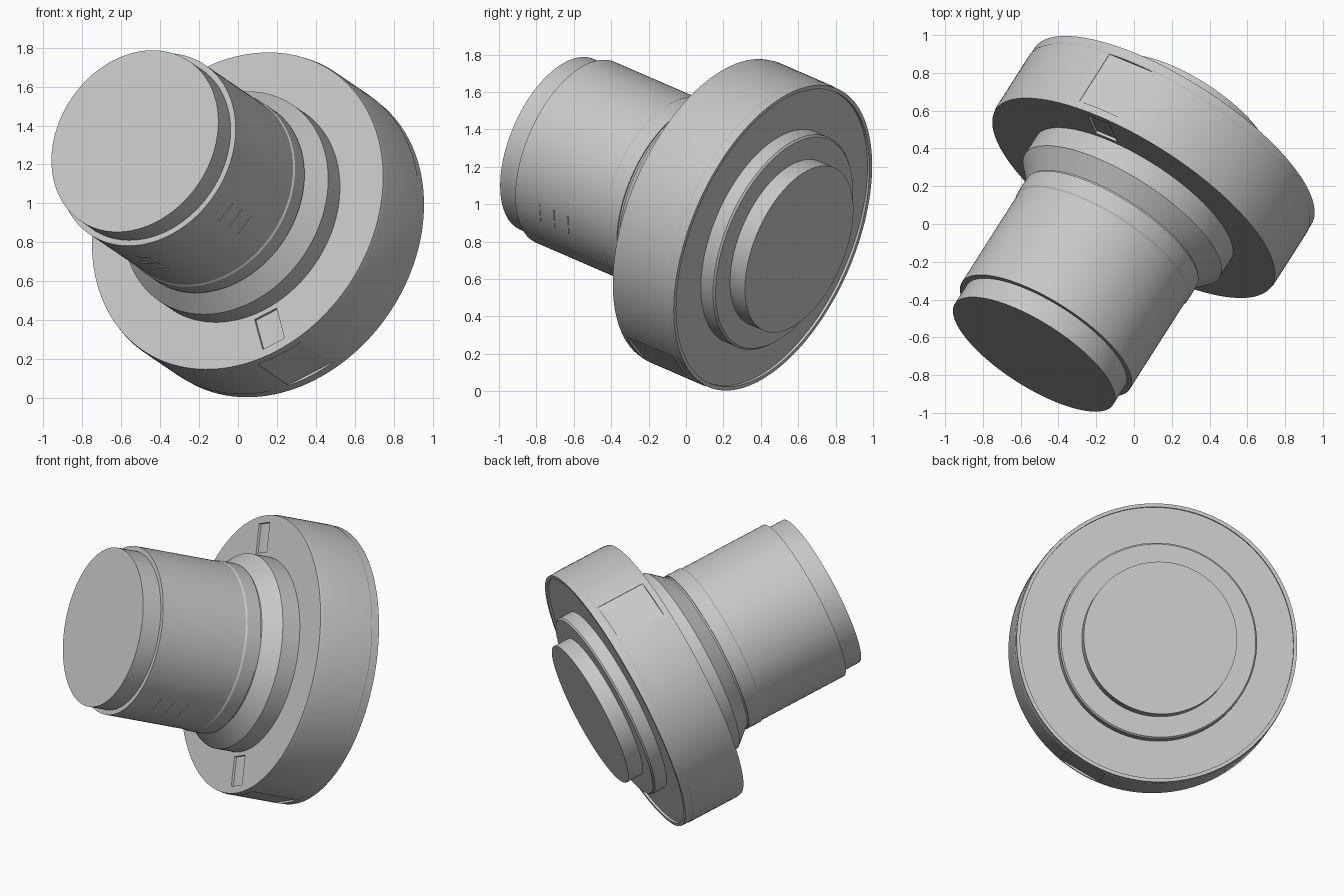
import bpy, bmesh, math
from mathutils import Vector, Matrix

if "Cube" in bpy.data.objects:
    bpy.data.objects.remove(bpy.data.objects["Cube"])

# One neutral grey for the whole part
grey = bpy.data.materials.new("light_grey")
grey.use_nodes = True
grey.diffuse_color = (0.57, 0.57, 0.57, 1)
grey.node_tree.nodes["Principled BSDF"].inputs["Base Color"].default_value = grey.diffuse_color

# Tilted frame: local z runs along the axis from front to back, local x points at the lower panel
axis = Vector((0.505, 0.792, -0.343)).normalized()
down = Vector((0.22, -0.49, -0.81))
down = (down - axis * down.dot(axis)).normalized()
side = axis.cross(down)
FRAME = Matrix.Translation((-0.53, -0.69, 1.32)) @ Matrix((down, side, axis)).transposed().to_4x4()


def make(name, bm):
    bmesh.ops.recalc_face_normals(bm, faces=bm.faces)
    mesh = bpy.data.meshes.new(name)
    bm.to_mesh(mesh)
    bm.free()
    mesh.materials.append(grey)
    ob = bpy.data.objects.new(name, mesh)
    bpy.context.collection.objects.link(ob)
    ob.matrix_world = FRAME
    return ob


def activate(ob):
    bpy.ops.object.select_all(action='DESELECT')
    ob.select_set(True)
    bpy.context.view_layer.objects.active = ob


def smooth(ob):
    activate(ob)
    bpy.ops.object.shade_smooth_by_angle(angle=math.radians(20))


def lathe(name, profile, steps=128):
    """Turn a (radius, position) profile about the axis."""
    bm = bmesh.new()
    verts = [bm.verts.new((r, 0, t)) for r, t in profile]
    edges = [bm.edges.new(pair) for pair in zip(verts, verts[1:])]
    bmesh.ops.spin(bm, geom=verts + edges, cent=(0, 0, 0), axis=(0, 0, 1),
                   angle=math.tau, steps=steps)
    bmesh.ops.remove_doubles(bm, verts=bm.verts, dist=0.0001)
    return make(name, bm)


def box(name, r, t, width, angle):
    """Box spanning radii r, axial range t and a tangential width, turned to an angle."""
    bm = bmesh.new()
    bmesh.ops.create_cube(bm, size=1)
    bmesh.ops.scale(bm, verts=bm.verts, vec=(r[1] - r[0], width, t[1] - t[0]))
    bmesh.ops.translate(bm, verts=bm.verts, vec=((r[0] + r[1]) / 2, 0, (t[0] + t[1]) / 2))
    bmesh.ops.rotate(bm, verts=bm.verts, matrix=Matrix.Rotation(math.radians(angle), 3, 'Z'))
    return make(name, bm)


def cut(target, cutter):
    activate(target)
    mod = target.modifiers.new("cut", 'BOOLEAN')
    mod.operation = 'DIFFERENCE'
    mod.solver = 'EXACT'
    mod.object = cutter
    bpy.ops.object.modifier_apply(modifier=mod.name)
    bpy.data.objects.remove(cutter)


# Front cap and barrel with a slightly raised end band
front_cap = lathe("front_cap", [(0, 0), (0.497, 0), (0.497, 0.14), (0, 0.14)])
barrel = lathe("barrel", [(0, 0.125), (0.527, 0.125), (0.527, 0.71), (0.533, 0.72),
                          (0.533, 0.815), (0, 0.815)])

# Flared collar joining barrel and flange
collar = lathe("flared_collar", [(0, 0.8), (0.525, 0.8), (0.525, 0.825), (0.61, 0.925),
                                 (0.61, 1.06), (0, 1.06)])

# Flange with eased rims and a shallow recess in the back
flange = lathe("flange", [(0, 1.045), (0.867, 1.045), (0.872, 1.07), (0.872, 1.405),
                          (0.869, 1.41), (0.869, 1.458), (0.847, 1.458),
                          (0.847, 1.443), (0, 1.443)])

# Opposite flat panels on the rim and pockets in the front face
for angle in (0, 180):
    cut(flange, box("panel_cutter", (0.858, 1.0), (1.085, 1.4), 0.27, angle))
    cut(flange, box("pocket_cutter", (0.635, 0.82), (1.0, 1.06), 0.135, angle))

# Stepped boss on the back
rear_step = lathe("rear_step", [(0, 1.43), (0.612, 1.43), (0.612, 1.525), (0.602, 1.535),
                                (0, 1.535)])
rear_boss = lathe("rear_boss", [(0, 1.52), (0.475, 1.52), (0.475, 1.635), (0, 1.635)])

for part in (front_cap, barrel, collar, flange, rear_step, rear_boss):
    smooth(part)

# Two groups of three index marks under the barrel
for angle in (-30, 30):
    for i in range(3):
        t = 0.29 + 0.095 * i
        box("index_mark", (0.522, 0.529), (t - 0.003, t + 0.003), 0.11, angle)
